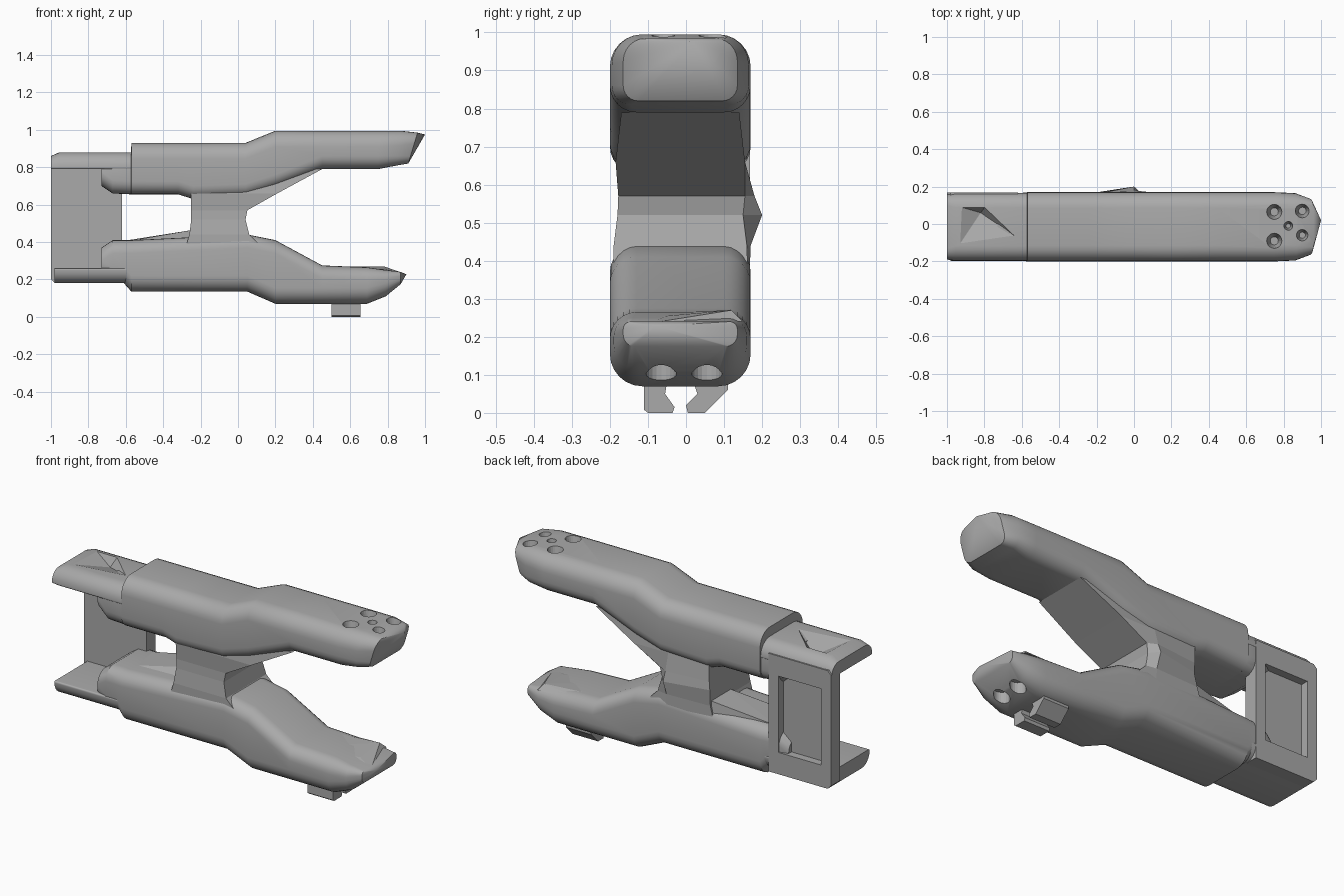
import bpy, bmesh, math
from mathutils import Vector

if "Cube" in bpy.data.objects:
    bpy.data.objects.remove(bpy.data.objects["Cube"])

grey = bpy.data.materials.new("plain grey")
grey.use_nodes = True
grey.diffuse_color = (0.4, 0.4, 0.4, 1)
grey.node_tree.nodes["Principled BSDF"].inputs["Base Color"].default_value = (0.4, 0.4, 0.4, 1)

MID_Y = -0.015


def finish(bm, name, smooth=False):
    bmesh.ops.recalc_face_normals(bm, faces=bm.faces)
    mesh = bpy.data.meshes.new(name)
    bm.to_mesh(mesh)
    bm.free()
    mesh.materials.append(grey)
    obj = bpy.data.objects.new(name, mesh)
    bpy.context.collection.objects.link(obj)
    bpy.ops.object.select_all(action="DESELECT")
    bpy.context.view_layer.objects.active = obj
    obj.select_set(True)
    if smooth:
        bpy.ops.object.shade_smooth_by_angle(angle=math.radians(28))
    return obj


def loft(name, rings, smooth=False, apex=None):
    """Skin a list of equal-length rings; the far end may close on a point."""
    bm = bmesh.new()
    rows = [[bm.verts.new(p) for p in ring] for ring in rings]
    n = len(rows[0])
    for a, b in zip(rows, rows[1:]):
        for i in range(n):
            j = (i + 1) % n
            bm.faces.new((a[i], a[j], b[j], b[i]))
    bm.faces.new(rows[0])
    if apex:
        tip = bm.verts.new(apex)
        for i in range(n):
            bm.faces.new((rows[-1][i], rows[-1][(i + 1) % n], tip))
    else:
        bm.faces.new(rows[-1])
    return finish(bm, name, smooth)


def section(x, lo, hi, half, r_top, r_bot, lean=0):
    """Rounded rectangle across the arm; lean slides its lower edge along x."""
    ring = []
    for sy, sz, r, start in ((1, 1, r_top, 0), (-1, 1, r_top, 90),
                             (-1, -1, r_bot, 180), (1, -1, r_bot, 270)):
        cy = MID_Y + sy * (half - r)
        cz = hi - r if sz > 0 else lo + r
        for k in range(7):
            a = math.radians(start + k * 15)
            z = cz + r * math.sin(a)
            ring.append((x + lean * (hi - z), cy + r * math.cos(a), z))
    return ring


def prism(name, outline, axis, start, end):
    """Extrude a 2D outline along x or y."""
    def place(t):
        return [(t, u, v) if axis == "x" else (u, t, v) for u, v in outline]
    return loft(name, [place(start), place(end)])


def hull(name, points):
    bm = bmesh.new()
    for p in points:
        bm.verts.new(p)
    bmesh.ops.convex_hull(bm, input=bm.verts)
    return finish(bm, name)


def carve(target, cutter):
    cutter.hide_render = True
    bpy.ops.object.select_all(action="DESELECT")
    bpy.context.view_layer.objects.active = target
    target.select_set(True)
    mod = target.modifiers.new("cut", "BOOLEAN")
    mod.operation, mod.object, mod.solver = "DIFFERENCE", cutter, "EXACT"
    bpy.ops.object.modifier_apply(modifier=mod.name)
    bpy.data.objects.remove(cutter)


def cone_cutter(x, y, z, radius, depth, point):
    bm = bmesh.new()
    bmesh.ops.create_cone(bm, cap_ends=True, segments=20, radius1=radius * point,
                          radius2=radius, depth=depth)
    bmesh.ops.translate(bm, verts=bm.verts, vec=(x, y, z))
    return finish(bm, "hole_cutter")


# Upper arm: x, underside, top, half width
upper = [(-.73, .70, .86, .165), (-.67, .66, .875, .18), (-.572, .655, .88, .18),
         (-.57, .655, .93, .185), (-.32, .655, .93, .185), (-.24, .63, .93, .185),
         (.04, .64, .93, .185), (.2, .69, .995, .185), (.45, .79, .995, .185),
         (.75, .79, .995, .185)]
rings = [section(*s, .085, .07) for s in upper]
rings.append(section(.87, .81, .995, .18, .08, .05, -.1))
rings.append(section(.96, .82, .985, .15, .06, .04, -.3))
upper_arm = loft("upper_arm", rings, True, apex=(1.0, .02, .975))

# Lower arm with a beak-shaped end
lower = [(-.73, .2, .37, .165), (-.67, .18, .41, .18), (-.61, .18, .41, .18),
         (-.57, .135, .41, .185), (.05, .135, .44, .185), (.2, .07, .41, .185),
         (.45, .07, .275, .185), (.69, .07, .265, .185)]
rings = [section(*s, .07, .085) for s in lower]
rings.append(section(.79, .11, .25, .175, .05, .07))
rings.append(section(.87, .175, .24, .15, .02, .03))
lower_arm = loft("lower_arm", rings, True, apex=(.9, -.08, .228))

# Raised faceted lip on the lower jaw
hull("jaw_lip", [(.45, .1, .25), (.48, .08, .27), (.78, .12, .27), (.8, .15, .24),
                 (.88, -.1, .235), (.78, -.05, .255), (.45, -.14, .26), (.5, .14, .25)])

# Holes in the upper and lower jaw ends
for x, y, r in ((.75, .065, .043), (.75, -.09, .043), (.9, .07, .04),
                (.9, -.06, .033), (.825, -.01, .025)):
    carve(upper_arm, cone_cutter(x, y, .96, r, .09, .5))
for y in (-.065, .055):
    carve(lower_arm, cone_cutter(.77, y, .09, .04, .12, 1))

# Handles behind the sleeve step
upper_handle = loft("upper_handle", [
    section(-1, .79, .86, .175, .06, .008), section(-.955, .79, .88, .182, .08, .008),
    section(-.55, .79, .88, .182, .08, .008)], True)
carve(upper_handle, hull("dent_cutter", [
    (-.96, .1, .9), (-.79, .1, .9), (-.57, -.11, .9), (-.94, -.12, .885), (-.82, .06, .83)]))
lower_handle = loft("lower_handle", [
    section(x, .18, .26, .182, .008, .07) for x in (-.98, -.55)], True)

# Connecting wall along the back of the handles, recessed on its outer face
wall = prism("handle_wall", [(-1, .2), (-.98, .18), (-.62, .18), (-.62, .83),
                             (-.98, .83), (-1, .81)], "y", .09, .168)
carve(wall, hull("recess_cutter", [(x, y, z) for x, z in ((-.94, .3), (-.68, .3),
                                   (-.94, .72), (-.68, .72)) for y in (.125, .2)]))

# Hourglass web joining both arms, with a point on its back
web = []
for z, x0, x1, y0, y1, bulge in ((.79, -.2, .45, -.17, .14, 0), (.66, -.25, .21, -.185, .155, 0),
                                 (.57, -.25, .05, -.178, .155, .025),
                                 (.52, -.25, .04, -.18, .15, .05),
                                 (.44, -.26, .06, -.19, .16, .01),
                                 (.3, -.3, .2, -.19, .165, 0)):
    web.append([(x0, y0, z), (x1, y0, z), (x1, y1, z), (0, y1 + bulge, z), (x0, y1, z)])
loft("centre_web", web)

# Shallow ramps running from the lower arm to the web
hull("inner_ramp", [(-.62, .1, .405), (-.62, -.08, .4), (-.24, .15, .465), (-.24, -.02, .465),
                    (-.24, -.16, .38), (-.24, .16, .38)])

# Pair of hooks below the lower jaw
prism("right_hook", [(-.11, .08), (-.11, .008), (-.1, 0), (-.035, 0), (-.03, .015),
                     (-.055, .05), (-.05, .08)], "x", .5, .655)
prism("left_hook", [(0, .02), (.005, 0), (.05, 0), (.11, .06), (.11, .08),
                    (.02, .08), (.03, .05)], "x", .5, .655)
